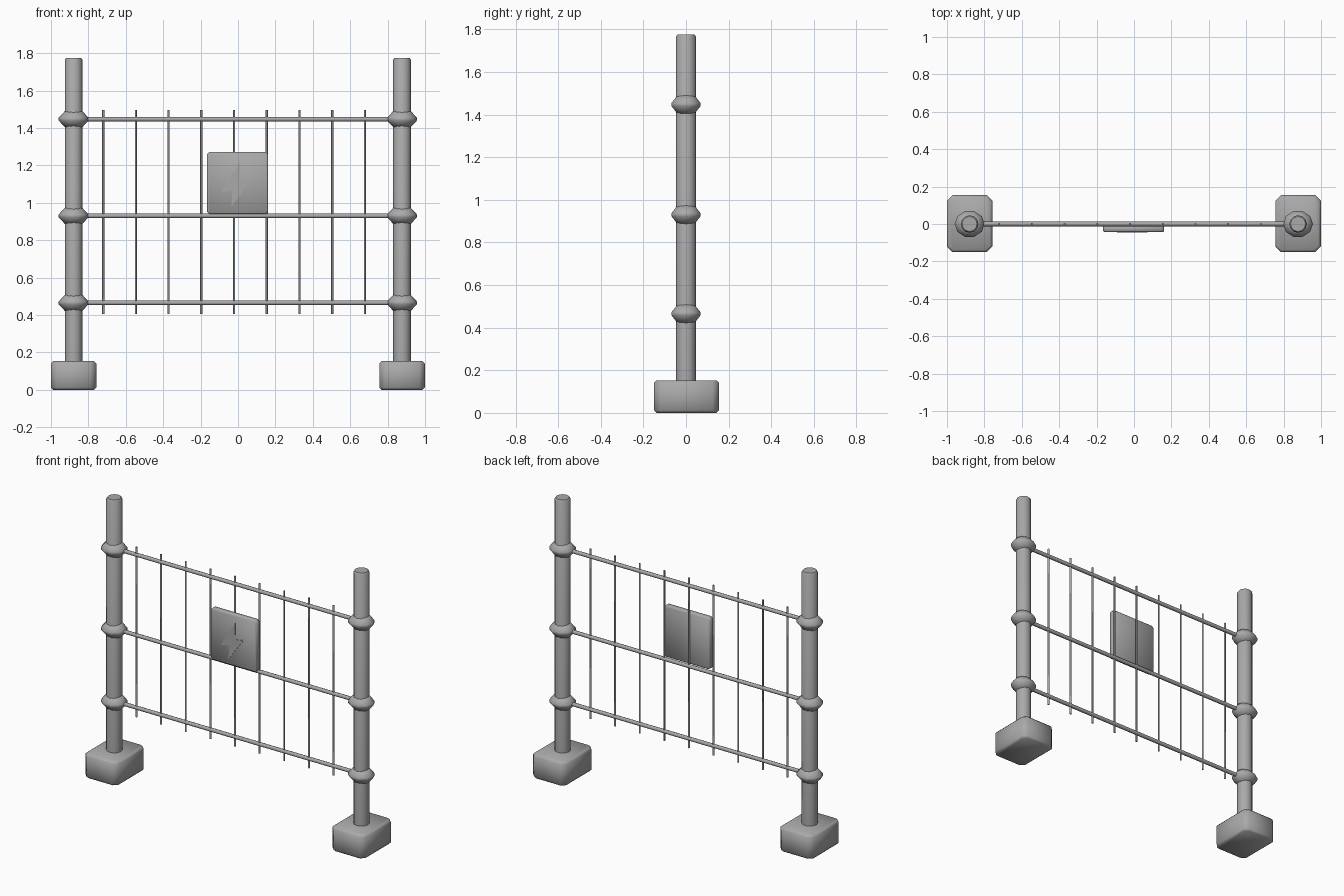
import bpy, bmesh, math
from mathutils import Matrix

if "Cube" in bpy.data.objects:
    bpy.data.objects.remove(bpy.data.objects["Cube"])

grey = bpy.data.materials.new("galvanised grey")
grey.diffuse_color = (0.4, 0.4, 0.4, 1)
grey.use_nodes = True
grey.node_tree.nodes["Principled BSDF"].inputs["Base Color"].default_value = grey.diffuse_color


def finish(name, bm, angle=35):
    bmesh.ops.recalc_face_normals(bm, faces=bm.faces)
    me = bpy.data.meshes.new(name)
    bm.to_mesh(me)
    bm.free()
    me.materials.append(grey)
    ob = bpy.data.objects.new(name, me)
    bpy.context.collection.objects.link(ob)
    bpy.ops.object.select_all(action='DESELECT')
    ob.select_set(True)
    bpy.context.view_layer.objects.active = ob
    bpy.ops.object.shade_smooth_by_angle(angle=math.radians(angle))
    return ob


def lathe(name, profile, sides, loc, axis='Z', squash=1.0, angle=35):
    """Stack rings of (radius, height) and cap both ends."""
    bm = bmesh.new()
    rings = [[bm.verts.new((r * math.cos(2 * math.pi * i / sides),
                            r * squash * math.sin(2 * math.pi * i / sides), h))
              for i in range(sides)] for r, h in profile]
    for a, b in zip(rings, rings[1:]):
        for i in range(sides):
            j = (i + 1) % sides
            bm.faces.new((a[i], a[j], b[j], b[i]))
    bm.faces.new(rings[0][::-1])
    bm.faces.new(rings[-1])
    if axis == 'X':
        bm.transform(Matrix.Rotation(math.pi / 2, 4, 'Y'))
    bm.transform(Matrix.Translation(loc))
    return finish(name, bm, angle)


def block(name, size, loc, corner, axis, edge):
    """Box with chamfered corners along one axis, then softened rims."""
    bm = bmesh.new()
    bmesh.ops.create_cube(bm, size=1)
    bm.transform(Matrix.Translation(loc) @ Matrix.Diagonal((*size, 1)))
    side = [e for e in bm.edges
            if abs((e.verts[0].co - e.verts[1].co).normalized()[axis]) > 0.9]
    bmesh.ops.bevel(bm, geom=side, offset=corner, segments=1, affect='EDGES')
    bm.normal_update()
    caps = [f for f in bm.faces if abs(f.normal[axis]) > 0.9]
    rims = list({e for f in caps for e in f.edges})
    bmesh.ops.bevel(bm, geom=rims, offset=edge, segments=1, affect='EDGES')
    return finish(name, bm, 60)


RAILS = (0.465, 0.93, 1.447)

# Posts with footings and clamp collars
for side, x in (("left", -0.879), ("right", 0.877)):
    block(side + "_footing", (0.243, 0.305, 0.153), (x, 0.002, 0.0765), 0.03, 2, 0.012)
    lathe(side + "_post", [(0.047, 0.13), (0.047, 1.765), (0.040, 1.775)],
          12, (x, 0, 0))
    for z in RAILS:
        lathe(side + "_collar", [(0.047, -0.043), (0.08, -0.007),
                                 (0.08, 0.007), (0.047, 0.043)],
              10, (x, 0, z), squash=0.9, angle=60)

# Horizontal rails
for z in RAILS:
    lathe("rail", [(0.0125, -0.84), (0.0125, 0.84)], 8, (0, 0, z), 'X', angle=60)

# Upright wires
for i in range(9):
    lathe("upright_wire", [(0.006, 0.405), (0.006, 1.497)], 6,
          (-0.721 + 0.175 * i, 0, 0), angle=65)

# Warning sign with a raised bolt
block("sign_plate", (0.326, 0.036, 0.332), (-0.002, -0.025, 1.106), 0.012, 1, 0.006)
bolt = [(0.012, 1.22), (-0.09, 1.055), (-0.03, 1.065),
        (-0.035, 0.98), (0.072, 1.125), (0.01, 1.115)]
bm = bmesh.new()
face = bm.faces.new([bm.verts.new((x, -0.042, z)) for x, z in bolt])
ext = bmesh.ops.extrude_face_region(bm, geom=[face])
bmesh.ops.translate(bm, vec=(0, -0.004, 0),
                    verts=[v for v in ext["geom"] if isinstance(v, bmesh.types.BMVert)])
finish("sign_bolt", bm)
